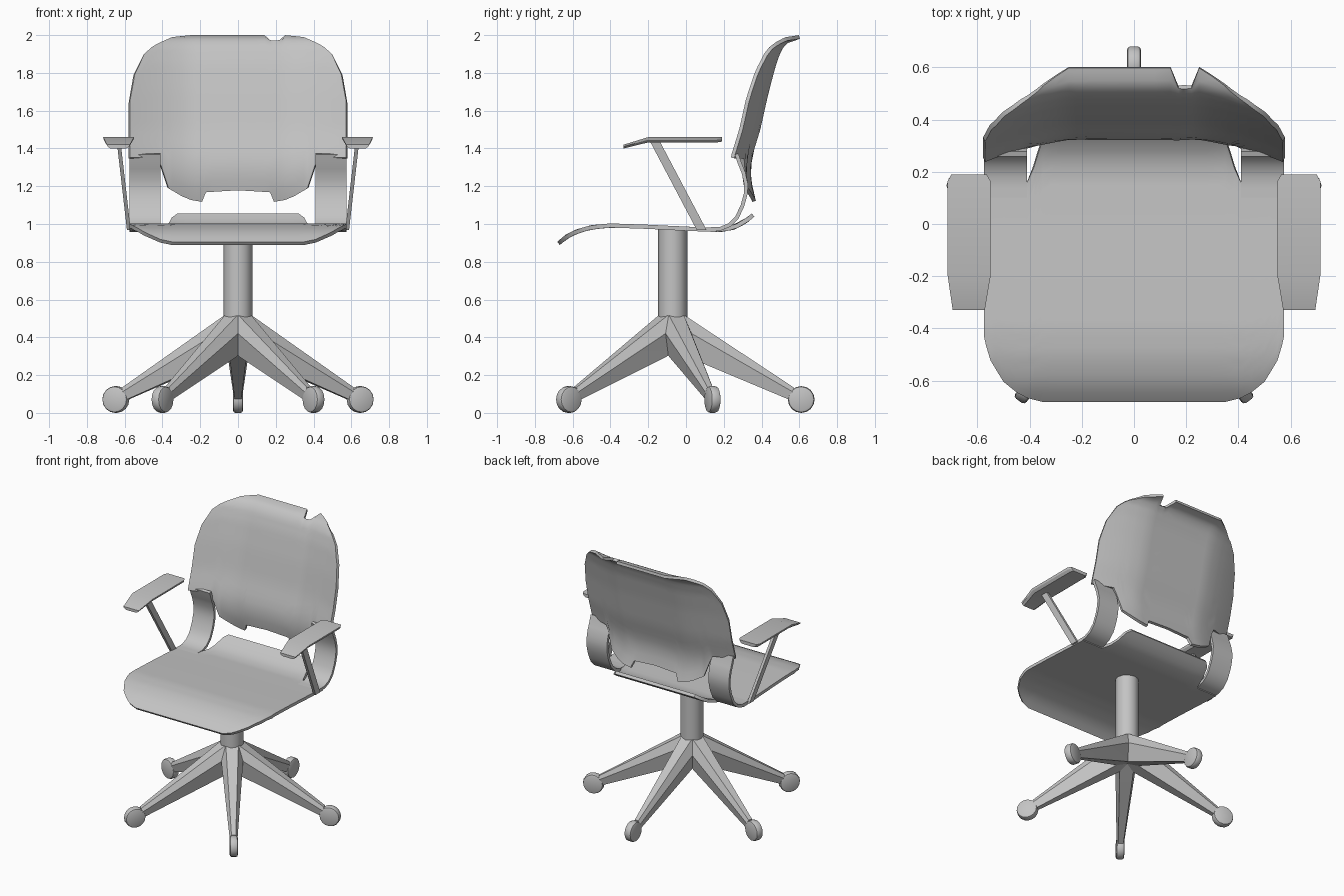
import bpy, bmesh, math
from mathutils import Matrix, Vector

if "Cube" in bpy.data.objects:
    bpy.data.objects.remove(bpy.data.objects["Cube"])

GREY = (0.55, 0.55, 0.55, 1)
grey = bpy.data.materials.new("plain grey")
grey.use_nodes = True
grey.diffuse_color = GREY
grey.node_tree.nodes["Principled BSDF"].inputs["Base Color"].default_value = GREY

BASE_Y = -0.07


def table(points, t):
    """Linear lookup in a list of (input, output) pairs."""
    if t <= points[0][0]:
        return points[0][1]
    for (a, va), (b, vb) in zip(points, points[1:]):
        if t <= b:
            return va + (vb - va) * (t - a) / (b - a)
    return points[-1][1]


def finish(name, bm, thickness=0, mirror=False, angle=40):
    bmesh.ops.recalc_face_normals(bm, faces=bm.faces)
    mesh = bpy.data.meshes.new(name)
    bm.to_mesh(mesh)
    bm.free()
    mesh.materials.append(grey)
    obj = bpy.data.objects.new(name, mesh)
    bpy.context.collection.objects.link(obj)
    bpy.ops.object.select_all(action="DESELECT")
    obj.select_set(True)
    bpy.context.view_layer.objects.active = obj
    if thickness:
        shell = obj.modifiers.new("shell", "SOLIDIFY")
        shell.thickness = thickness
        shell.offset = 0
        bpy.ops.object.modifier_apply(modifier="shell")
    if mirror:
        obj.modifiers.new("other side", "MIRROR")
        bpy.ops.object.modifier_apply(modifier="other side")
    bpy.ops.object.shade_smooth_by_angle(angle=math.radians(angle))
    return obj


def sheet(name, xs, low, high, point, rows, thickness, ease=1, mirror=False):
    """Curved panel: one column per x, running from low(x) to high(x)."""
    bm = bmesh.new()
    columns = []
    for x in xs:
        a, b = low(x), high(x)
        steps = [1 - (1 - i / rows) ** ease for i in range(rows + 1)]
        columns.append([bm.verts.new(point(x, a + (b - a) * s)) for s in steps])
    for c, d in zip(columns, columns[1:]):
        for i in range(rows):
            bm.faces.new((c[i], d[i], d[i + 1], c[i + 1]))
    return finish(name, bm, thickness, mirror)


def loft(bm, rings):
    rings = [[bm.verts.new(p) for p in ring] for ring in rings]
    for r, s in zip(rings, rings[1:]):
        for i in range(len(r)):
            j = (i + 1) % len(r)
            bm.faces.new((r[i], r[j], s[j], s[i]))
    bm.faces.new(rings[0])
    bm.faces.new(rings[-1])


def both_sides(half):
    return sorted({s * x for x in half for s in (-1, 1)})


# Seat: rounded front corners, curled front edge, raised rear lip
seat_z = [(-.68, .893), (-.63, .935), (-.58, .96), (-.5, .983), (-.4, .992), (-.2, .985),
          (0, .975), (.18, .968), (.25, .98), (.31, 1.01), (.355, 1.047)]
seat_front = [(.35, -.675), (.43, -.655), (.5, -.6), (.55, -.52), (.575, -.43)]
seat_rear = [(.32, .355), (.35, .33), (.37, .27), (.385, .22), (.41, .16)]
sheet("seat", both_sides([0, .15, .28, .32, .35, .37, .385, .41, .45, .5, .53, .55, .565, .575]),
      lambda x: table(seat_front, abs(x)), lambda x: table(seat_rear, abs(x)),
      lambda x, y: (x, y, table(seat_z, y)), 30, .022)

# Backrest: wraps forward at the sides, worn lower edge, notch in the top edge
back_y = [(1.12, .36), (1.2, .338), (1.28, .33), (1.36, .34), (1.5, .383), (1.7, .428),
          (1.85, .468), (1.93, .498), (1.965, .525), (1.98, .55), (1.99, .6)]
back_top = [(.25, 1.99), (.35, 1.98), (.45, 1.94), (.5, 1.895), (.55, 1.79), (.575, 1.65)]
back_bottom = [(0, 1.18), (.17, 1.17), (.19, 1.12), (.25, 1.13), (.3, 1.15), (.37, 1.19),
               (.41, 1.31), (.43, 1.35)]


def back_high(x):
    top = table(back_top, abs(x))
    return min(top, 1.965) if .15 < x < .24 else top


def back_point(x, z):
    wrap = max(0, abs(x) - .25) / .325
    return (x, table(back_y, z) - .092 * wrap ** 1.4, z)


sheet("backrest", both_sides([0, .08, .14, .17, .19, .22, .25, .3, .35, .37, .41, .43, .46, .5, .53, .55, .565, .575]),
      lambda x: table(back_bottom, abs(x)), back_high, back_point, 24, .02, ease=1.8)

# Straps joining seat and backrest
strap_path = [(.1, .972), (.18, .974), (.23, .995), (.27, 1.035), (.3, 1.1), (.316, 1.16),
              (.318, 1.21), (.305, 1.27), (.285, 1.32), (.268, 1.37)]
strap_y = list(enumerate(y for y, z in strap_path))
strap_z = list(enumerate(z for y, z in strap_path))
sheet("back_straps", [.41, .46, .52, .575], lambda x: 0, lambda x: len(strap_path) - 1,
      lambda x, t: (x, table(strap_y, t), table(strap_z, t)), 18, .02, mirror=True)

# Armrest pads: narrower underside, front end bent down and tapered
bm = bmesh.new()
pad = []
for y, inner, outer, top, thick in [(-.33, .572, .695, 1.42, .02), (-.2, .55, .714, 1.46, .028),
                                    (.165, .55, .714, 1.46, .028), (.19, .565, .7, 1.46, .024)]:
    pad.append([(inner, y, top), (outer, y, top), (outer - .004, y, top - thick * .5),
                (outer - .02, y, top - thick), (inner + .02, y, top - thick), (inner + .004, y, top - thick * .5)])
loft(bm, pad)
finish("armrest_pads", bm, mirror=True, angle=30)

# Armrest struts: flat slanted bars
bm = bmesh.new()
loft(bm, [[(x + dx, y + dy, z) for dx, dy in ((-.01, -.026), (.01, -.026), (.01, .026), (-.01, .026))]
          for x, y, z in ((.578, .083, .968), (.632, -.165, 1.438))])
finish("armrest_struts", bm, mirror=True, angle=30)

# Column
bm = bmesh.new()
bmesh.ops.create_cone(bm, cap_ends=True, segments=12, radius1=.077, radius2=.077, depth=.63,
                      matrix=Matrix.Translation((0, BASE_Y, .655)))
finish("column", bm)

# Five tapered legs, each with a wheel
for k in range(5):
    turn = Matrix.Translation((0, BASE_Y, 0)) @ Matrix.Rotation(k * math.tau / 5, 4, "Z")
    bm = bmesh.new()
    rings = []
    for r, w, top, bottom in ((0, .078, .555, .33), (.08, .074, .505, .295), (.64, .026, .135, .06)):
        mid = top - (top - bottom) * .35
        rings.append([(s * w, r, z) for s, z in ((-.55, top), (.55, top), (1, mid),
                                                 (.6, bottom), (-.6, bottom), (-1, mid))])
    loft(bm, rings)
    bm.transform(turn)
    finish(f"leg_{k + 1}", bm, angle=35)

    bm = bmesh.new()
    bmesh.ops.create_cone(bm, cap_ends=True, segments=16, radius1=.071, radius2=.071, depth=.054,
                          matrix=Matrix.Rotation(math.pi / 2, 4, "Y"))
    rims = [e for e in bm.edges if abs(e.verts[0].co.x - e.verts[1].co.x) < .001]
    bmesh.ops.bevel(bm, geom=rims, offset=.014, segments=2, affect="EDGES", profile=.5)
    bm.transform(turn @ Matrix.Translation(Vector((0, .68, .071))))
    finish(f"wheel_{k + 1}", bm)
